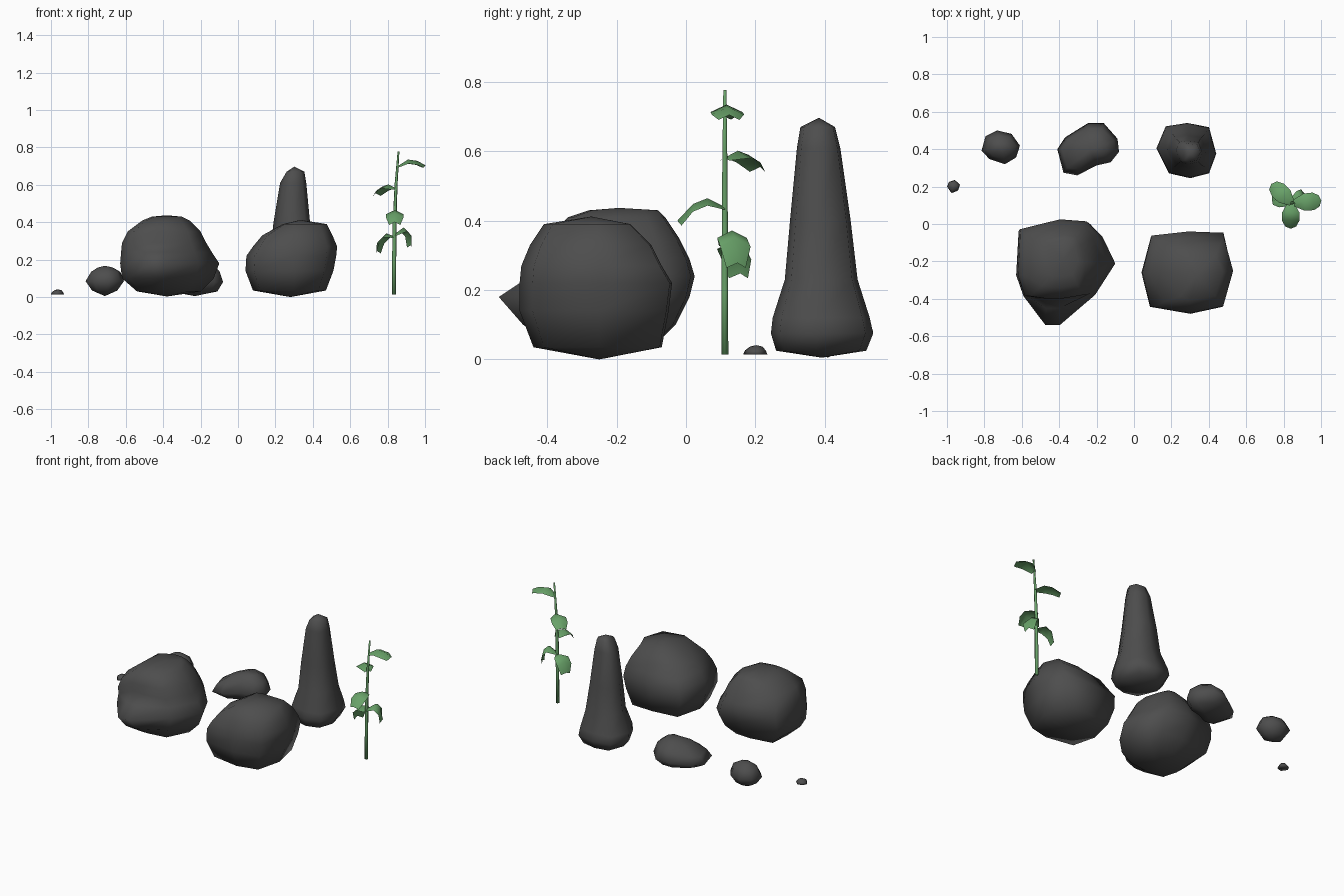
import bpy, math
from mathutils import Vector

if "Cube" in bpy.data.objects:
    bpy.data.objects.remove(bpy.data.objects["Cube"])


def material(name, rgb):
    m = bpy.data.materials.new(name)
    m.diffuse_color = (*rgb, 1)
    m.use_nodes = True
    m.node_tree.nodes["Principled BSDF"].inputs["Base Color"].default_value = m.diffuse_color
    return m


STONE = material("dark_stone", (0.075, 0.075, 0.075))
GREEN = material("leaf_green", (0.14, 0.36, 0.14))


def make(name, verts, faces, mat, smooth=True):
    me = bpy.data.meshes.new(name)
    me.from_pydata(verts, [], faces)
    me.update()
    me.materials.append(mat)
    for p in me.polygons:
        p.use_smooth = smooth
    ob = bpy.data.objects.new(name, me)
    bpy.context.collection.objects.link(ob)
    return ob


def loft(name, rings, mat, bottom=None, top=None):
    """Skin equal rings; close both ends with a central pole vertex."""
    n = len(rings[0])
    verts = [v for r in rings for v in r]
    faces = []
    for k in range(len(rings) - 1):
        for i in range(n):
            j = (i + 1) % n
            faces.append((k*n + i, k*n + j, k*n + n + j, k*n + n + i))
    for ring, base, z, flip in ((rings[0], 0, bottom, True),
                                (rings[-1], (len(rings) - 1)*n, top, False)):
        c = sum((Vector(v) for v in ring), Vector()) / n
        if z is not None:
            c.z = z
        p = len(verts)
        verts.append(tuple(c))
        for i in range(n):
            a, b = base + i, base + (i + 1) % n
            faces.append((b, a, p) if flip else (a, b, p))
    return make(name, verts, faces, mat)


def rock(name, centre, outline, levels, bottom, top):
    """levels: z, x min, x max, y min, y max, optional push of the front points."""
    cx, cy = centre
    rings = []
    for z, x0, x1, y0, y1, *push in levels:
        ring = []
        for u, v in outline:
            x = cx + u*((x1 - cx) if u > 0 else (cx - x0))
            y = cy + v*((y1 - cy) if v > 0 else (cy - y0))
            if push and v <= -1:
                y += push[0]
            ring.append((x, y, z))
        rings.append(ring)
    return loft(name, rings, STONE, bottom, top)


# left boulder with a low snout at the front
rock("left_boulder", (-0.37, -0.19),
     [(1, -.1), (.75, .6), (.5, .95), (-.1, 1), (-.95, .75), (-1, -.4),
      (-.85, -.93), (-.4, -1), (-.1, -1), (.6, -.9)],
     [(.03, -.54, -.20, -.36, -.10),
      (.10, -.62, -.13, -.40, -.03, -.07),
      (.18, -.63, -.10, -.40, .01, -.14),
      (.24, -.625, -.14, -.39, .025, -.06),
      (.29, -.62, -.17, -.40, .01, .01),
      (.35, -.59, -.20, -.40, -.02),
      (.41, -.51, -.26, -.34, -.06),
      (.43, -.46, -.30, -.28, -.08)], .003, .437)

# right boulder
OCT = [(1, .05), (.8, .97), (0, 1), (-.8, .9), (-1, 0), (-.82, -.83), (.05, -1), (.78, -.83)]
rock("right_boulder", (0.29, -0.26), OCT,
     [(.035, .08, .47, -.44, -.07),
      (.14, .04, .51, -.48, -.05),
      (.22, .045, .525, -.48, -.04),
      (.27, .08, .53, -.475, -.07),
      (.33, .13, .505, -.45, -.10),
      (.39, .24, .475, -.41, -.16)], 0, .412)

# standing stone
rock("standing_stone", (0.285, 0.39),
     [(1, -.1), (.75, .85), (0, 1), (-.7, .88), (-1, .1), (-.6, -.82), (.1, -1), (.75, -.82)],
     [(.025, .16, .41, .26, .52),
      (.075, .12, .44, .245, .54),
      (.12, .125, .435, .25, .53),
      (.23, .17, .41, .285, .495),
      (.40, .19, .385, .30, .475),
      (.61, .225, .365, .32, .445),
      (.67, .26, .355, .33, .43)], .005, .697)

# oblong stone, thinner at its left end
lump = rock("oblong_stone", (-0.245, 0.40),
            [(1, -.1), (.95, .4), (.5, 1), (0, 1), (-.75, .45), (-1, 0),
             (-.8, -.9), (-.35, -1), (.27, -.62), (.73, -.5)],
            [(.03, -.36, -.11, .30, .49),
             (.08, -.41, -.08, .26, .54),
             (.14, -.385, -.10, .29, .51),
             (.18, -.31, -.15, .34, .46)], .005, .192)
for v in lump.data.vertices:
    if v.co.z > .05:
        v.co.z *= 1 - .9*max(0, -.2 - v.co.x)*1.6

# small round stone
rock("small_stone", (-0.71, 0.41),
     [(1, .1), (.55, .8), (-.2, 1), (-.8, .65), (-1, -.2), (-.6, -.7), (.2, -1), (.8, -.6)],
     [(.035, -.78, -.645, .35, .465),
      (.085, -.815, -.61, .32, .50),
      (.135, -.785, -.63, .345, .475),
      (.158, -.75, -.67, .38, .44)], .005, .167)

# pebble
rock("pebble", (-0.965, 0.20),
     [(1, .3), (.2, 1), (-.7, .7), (-1, 0), (-.3, -1), (.7, -.6)],
     [(.014, -1, -.93, .165, .235),
      (.026, -.995, -.935, .17, .23),
      (.037, -.98, -.945, .185, .22)], .014, .041)

# plant stem
SX, SY = 0.834, 0.112
path = [(0, .014, .0115), (.001, .2, .011), (.003, .4, .010), (.011, .6, .008), (.024, .777, .005)]
stem = [[(SX + dx + r*math.cos(i*math.pi/3), SY + r*math.sin(i*math.pi/3), z) for i in range(6)]
        for dx, z, r in path]
loft("plant_stem", stem, GREEN)


def leaf(name, dx, angle, spine, droop=.022):
    """Folded drooping blade; spine holds distance from the stem and height."""
    a = math.radians(angle)
    half = (.018, .046, .047, .030)
    verts = []
    for (r, z), w in zip(spine, half):
        for s in (-1, 0, 1):
            back = .012*abs(s) if w == half[-1] else 0
            x, y = r - back, s*w
            verts.append((SX + dx + x*math.cos(a) - y*math.sin(a),
                          SY + x*math.sin(a) + y*math.cos(a),
                          z - droop*abs(s)*w/.047))
    faces = [(k*3 + i, k*3 + 3 + i, k*3 + 4 + i, k*3 + 1 + i) for k in range(3) for i in (0, 1)]
    make(name, verts, faces, GREEN)


# leaves from top to bottom
leaf("leaf_top", .02, 5, [(0, .70), (.055, .735), (.105, .728), (.148, .705)])
leaf("leaf_upper", .01, 137, [(0, .582), (.055, .602), (.10, .590), (.15, .555)])
leaf("leaf_front", .004, 270, [(0, .44), (.05, .465), (.092, .448), (.137, .40)])
leaf("leaf_right", .001, 22, [(0, .335), (.055, .372), (.082, .347), (.098, .278)])
leaf("leaf_left", .001, 155, [(0, .325), (.045, .340), (.08, .31), (.105, .248)])
